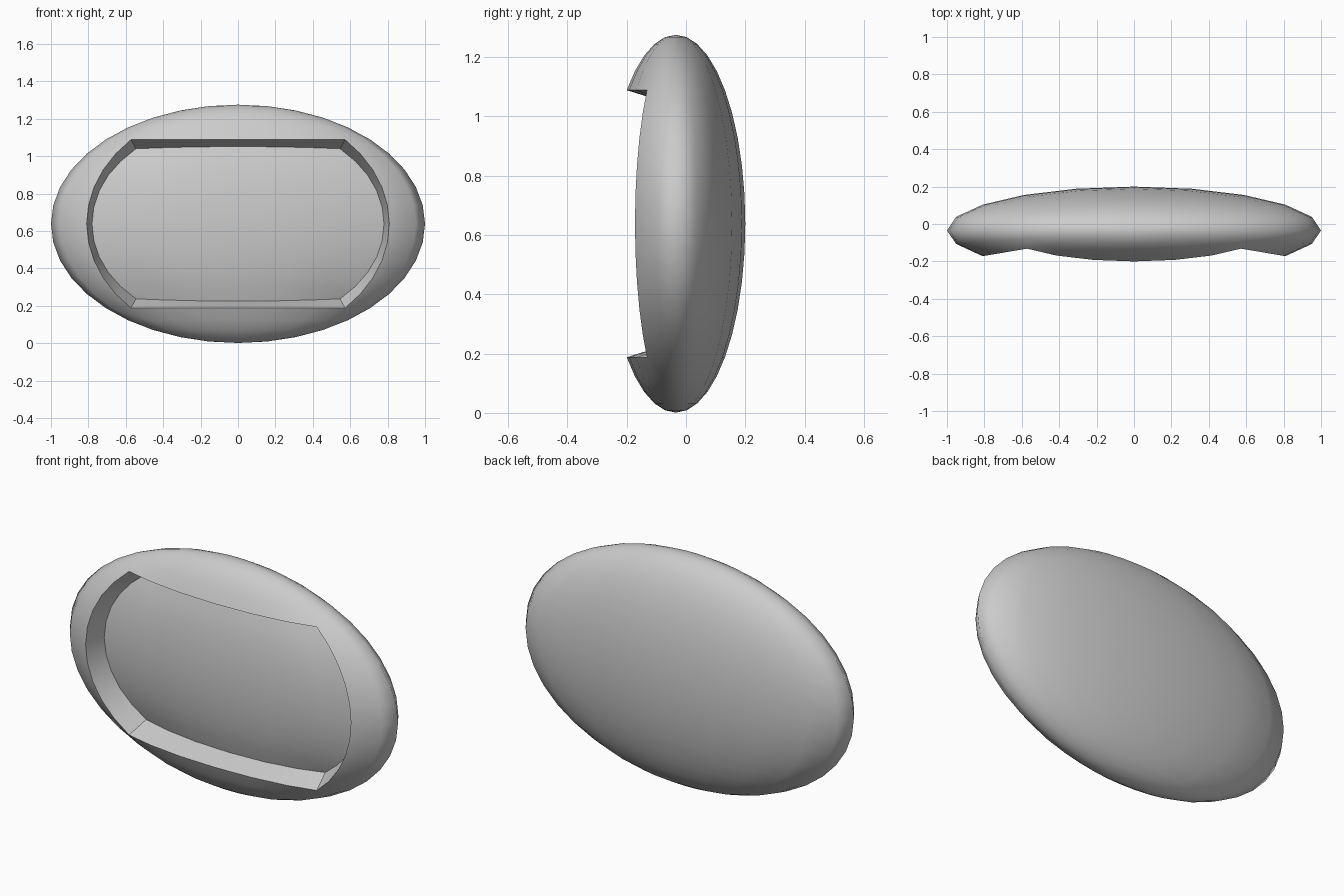
import bpy, bmesh, math
from mathutils import Vector

if "Cube" in bpy.data.objects:
    bpy.data.objects.remove(bpy.data.objects["Cube"])

R = Vector((1.0, 0.2343, 0.637))       # ellipsoid radii
C = Vector((0.0, -0.0343, 0.638))      # ellipsoid centre
DEPTH = 0.125                          # recess depth along the panel normals

bm = bmesh.new()
bmesh.ops.create_uvsphere(bm, u_segments=20, v_segments=20, radius=1.0)


def in_panel(v):
    flat = math.hypot(v.co.x, v.co.y)
    return (abs(v.co.z) < math.sin(math.radians(45)) + 0.01
            and -v.co.y > flat * (math.sin(math.radians(36)) - 0.01))


# Front panel: the patch of the sphere facing -y
panel = [f for f in bm.faces if all(in_panel(v) for v in f.verts)]

# Stretch the sphere into the flattened body
for v in bm.verts:
    v.co = Vector((v.co.x * R.x, v.co.y * R.y, v.co.z * R.z)) + C

# Sink the panel inwards, leaving walls around it
ext = bmesh.ops.extrude_face_region(bm, geom=panel)["geom"]
bmesh.ops.delete(bm, geom=[f for f in panel if f.is_valid], context='FACES')
sunk = [g for g in ext if isinstance(g, bmesh.types.BMVert)]
floor = {g for g in ext if isinstance(g, bmesh.types.BMFace)}
for f in floor:
    f.normal_update()
push = {}
for v in sunk:
    n = Vector()
    for loop in v.link_loops:
        if loop.face in floor:
            n += loop.face.normal * loop.calc_angle()
    n.normalize()
    push[v] = n if n.y < 0 else -n
for v, n in push.items():
    v.co -= n * DEPTH
loose = [v for v in bm.verts if not v.link_faces]
bmesh.ops.delete(bm, geom=loose, context='VERTS')
bmesh.ops.recalc_face_normals(bm, faces=bm.faces)

# Smooth body, with crisp edges on the recess walls only
walls = {f for f in bm.faces
         if f not in floor and any(v in push for v in f.verts)}
for f in bm.faces:
    f.smooth = True
for e in bm.edges:
    if any(f in walls for f in e.link_faces):
        e.smooth = e.calc_face_angle(0) < math.radians(30)

mesh = bpy.data.meshes.new("oval_body")
bm.to_mesh(mesh)
bm.free()
bpy.context.collection.objects.link(bpy.data.objects.new("oval_body", mesh))
